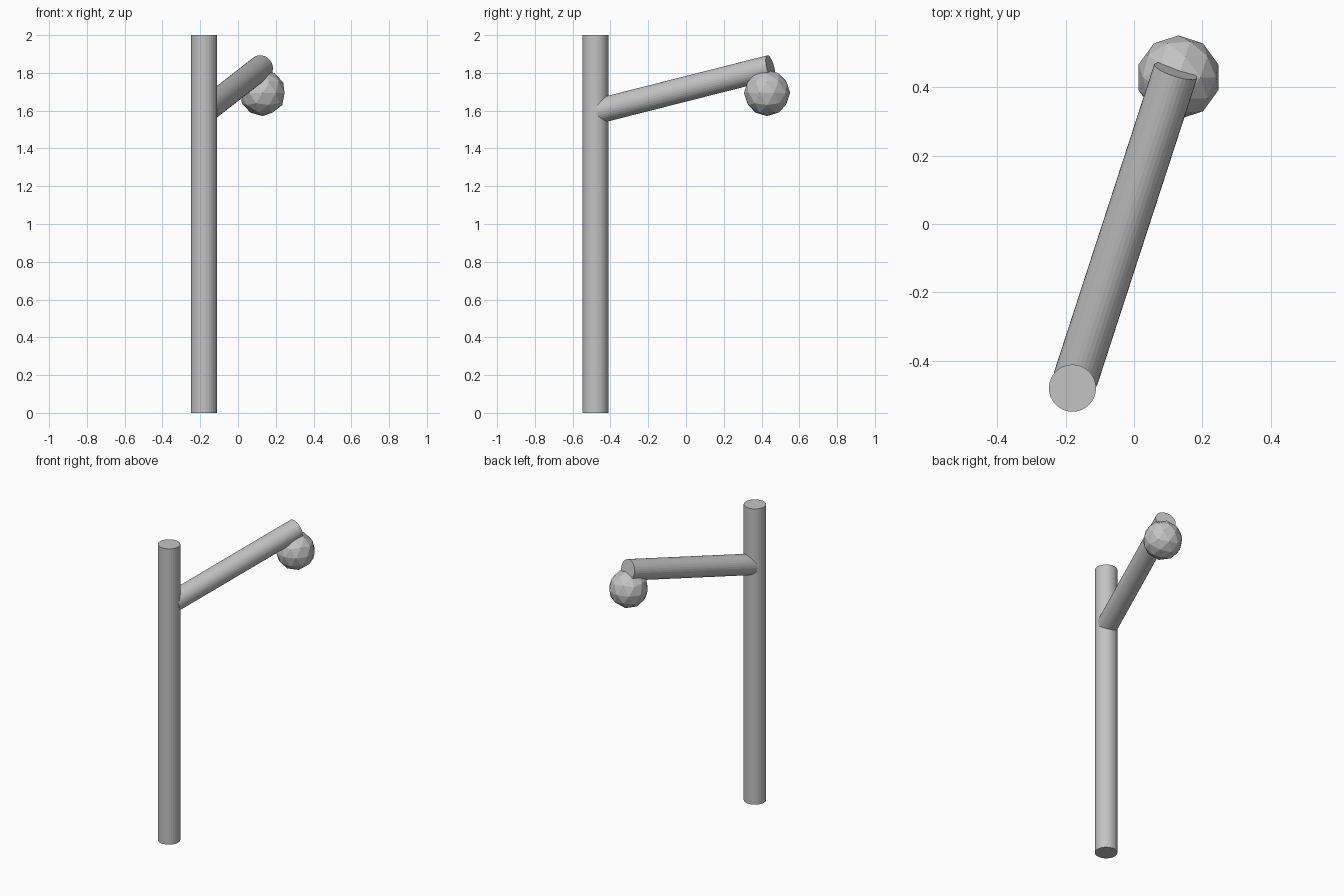
import bpy
from mathutils import Vector

cube = bpy.data.objects.get("Cube")
if cube:
    bpy.data.objects.remove(cube, do_unlink=True)

# One plain grey for everything
grey = bpy.data.materials.new("plain_grey")
grey.use_nodes = True
colour = (0.55, 0.55, 0.55, 1.0)
grey.diffuse_color = colour
grey.node_tree.nodes["Principled BSDF"].inputs["Base Color"].default_value = colour


def finish(name):
    obj = bpy.context.object
    obj.name = name
    obj.data.materials.append(grey)
    return obj


def rod(name, start, end, radius):
    """Capped cylinder running between two points."""
    start, end = Vector(start), Vector(end)
    axis = end - start
    bpy.ops.mesh.primitive_cylinder_add(
        vertices=32, radius=radius, depth=axis.length,
        location=(start + end) / 2,
        rotation=axis.to_track_quat('Z', 'Y').to_euler())
    return finish(name)


# Upright post
rod("post", (-0.18, -0.48, 0), (-0.18, -0.48, 2), 0.069)

# Rising arm, its lower end sunk into the post
rod("arm", (-0.171, -0.453, 1.601), (0.122, 0.447, 1.829), 0.066)

# Faceted lamp ball under the arm's tip
bpy.ops.mesh.primitive_ico_sphere_add(
    subdivisions=2, radius=0.1226, location=(0.13, 0.429, 1.694))
finish("lamp_ball")
